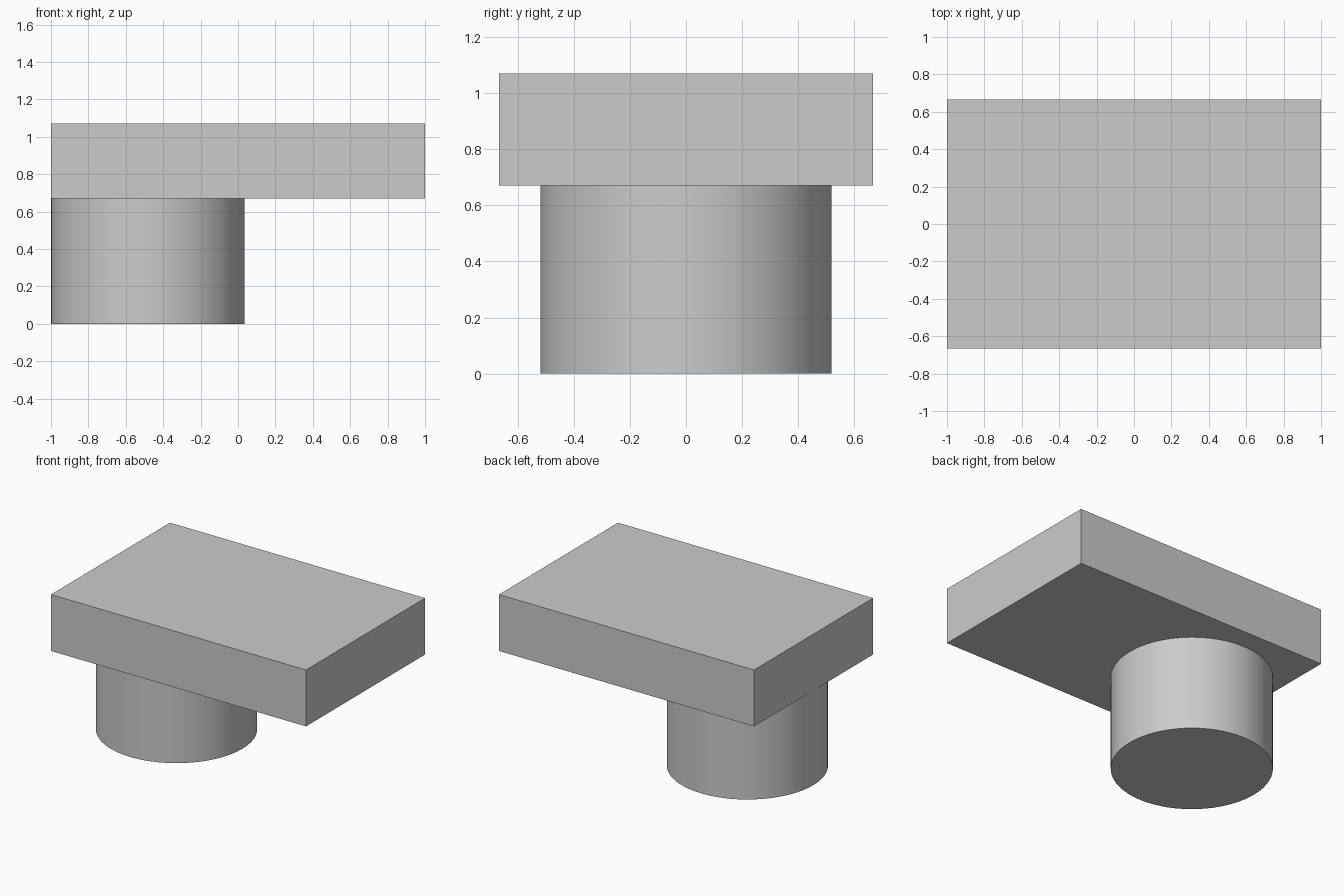
import bpy
import math

cube = bpy.data.objects.get("Cube")
if cube:
    bpy.data.objects.remove(cube, do_unlink=True)

# Single light grey material
grey = bpy.data.materials.new("light_grey")
grey.use_nodes = True
colour = (0.6, 0.6, 0.6, 1.0)
grey.diffuse_color = colour
grey.node_tree.nodes["Principled BSDF"].inputs["Base Color"].default_value = colour

LENGTH, WIDTH = 2.0, 1.333
PLATE_BASE, TOP = 0.67, 1.07
RADIUS = 0.518


def finish(name):
    obj = bpy.context.object
    obj.name = name
    obj.data.materials.append(grey)
    return obj


# Rectangular slab
thickness = TOP - PLATE_BASE
bpy.ops.mesh.primitive_cube_add(size=1, location=(0, 0, PLATE_BASE + thickness / 2))
slab = finish("slab")
slab.scale = (LENGTH, WIDTH, thickness)
bpy.ops.object.transform_apply(location=False, rotation=False, scale=True)

# Round pedestal, flush with the right end of the slab
bpy.ops.mesh.primitive_cylinder_add(
    vertices=64, radius=RADIUS, depth=PLATE_BASE,
    location=(RADIUS - LENGTH / 2, 0, PLATE_BASE / 2))
finish("pedestal")
bpy.ops.object.shade_smooth_by_angle(angle=math.radians(30))
